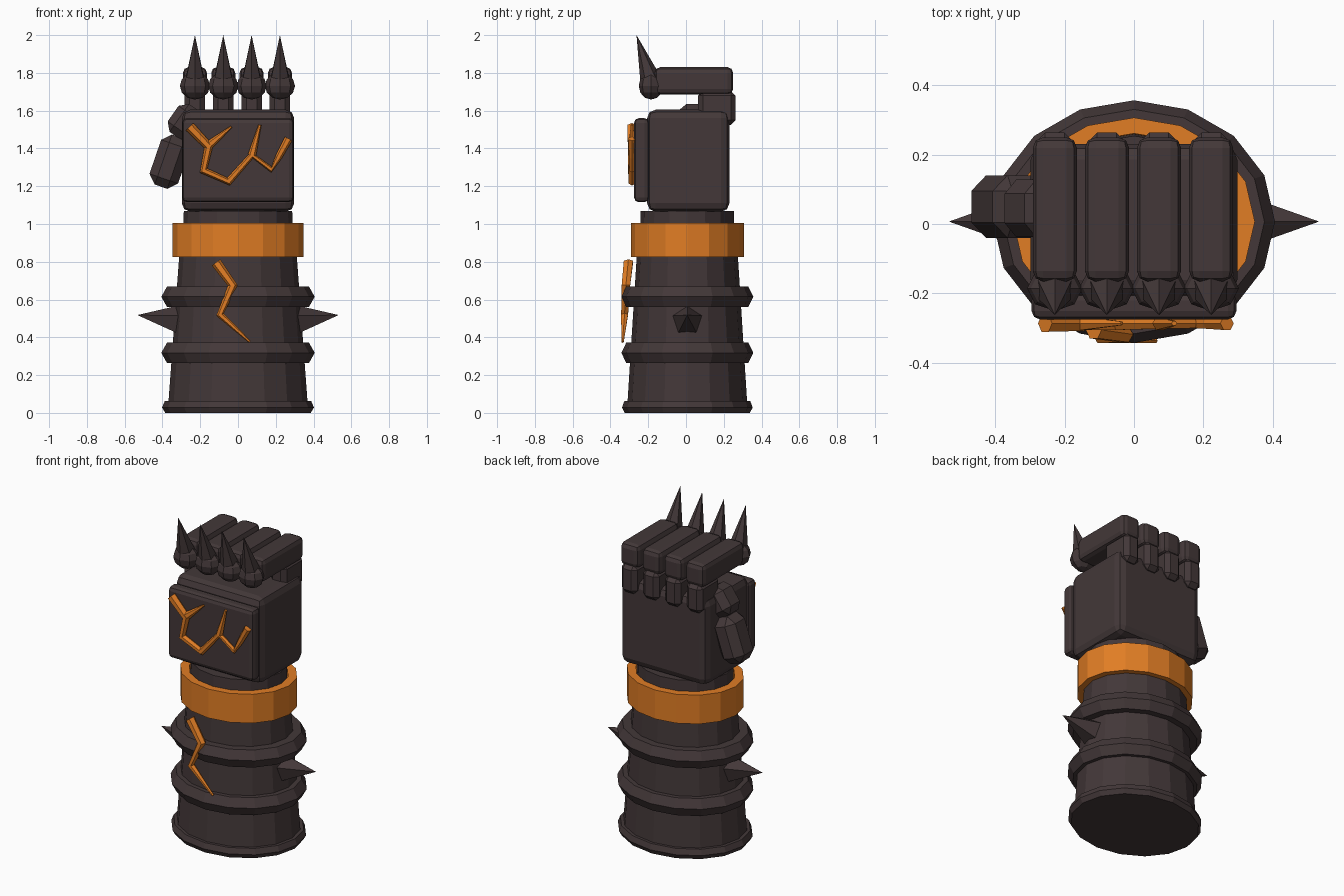
import bpy, bmesh, math
from mathutils import Vector, Matrix

if "Cube" in bpy.data.objects:
    bpy.data.objects.remove(bpy.data.objects["Cube"])

def material(name, rgb):
    m = bpy.data.materials.new(name)
    m.diffuse_color = (*rgb, 1)
    m.use_nodes = True
    m.node_tree.nodes["Principled BSDF"].inputs["Base Color"].default_value = m.diffuse_color
    return m

STONE = material("dark_stone", (0.056, 0.039, 0.040))
GOLD = material("orange_gold", (0.75, 0.205, 0.018))
CY = 0.007      # depth centre of the forearm
OVAL = 0.86     # depth / width ratio of the forearm

def finish(bm, name, mat):
    bmesh.ops.recalc_face_normals(bm, faces=bm.faces[:])
    me = bpy.data.meshes.new(name)
    bm.to_mesh(me)
    bm.free()
    me.materials.append(mat)
    ob = bpy.data.objects.new(name, me)
    bpy.context.collection.objects.link(ob)
    return ob

def lathe(name, profile, mat, closed=False, n=16):
    """Oval revolve of (radius, z) points."""
    bm = bmesh.new()
    rings = [[bm.verts.new((r * math.cos(a), CY + r * OVAL * math.sin(a), z))
              for a in (2 * math.pi * i / n for i in range(n))] for r, z in profile]
    pairs = list(zip(rings, rings[1:]))
    if closed:
        pairs.append((rings[-1], rings[0]))
    for a, b in pairs:
        for i in range(n):
            j = (i + 1) % n
            bm.faces.new((a[i], a[j], b[j], b[i]))
    if not closed:
        bm.faces.new(rings[0])
        bm.faces.new(rings[-1])
    return finish(bm, name, mat)

def block(name, centre, size, bevel, segments=2, tilt=0):
    """Bevelled box, tilted about the y axis."""
    bm = bmesh.new()
    bmesh.ops.create_cube(bm, size=1)
    bmesh.ops.scale(bm, vec=size, verts=bm.verts)
    bmesh.ops.bevel(bm, geom=bm.edges[:], offset=bevel, segments=segments,
                    profile=0.5, affect='EDGES')
    m = Matrix.Translation(centre) @ Matrix.Rotation(math.radians(tilt), 4, 'Y')
    bmesh.ops.transform(bm, matrix=m, verts=bm.verts)
    return finish(bm, name, STONE)

def spike(name, base, tip, radius, sides):
    base, tip = Vector(base), Vector(tip)
    d = tip - base
    bm = bmesh.new()
    bmesh.ops.create_cone(bm, cap_ends=True, segments=sides, radius1=radius,
                          radius2=0, depth=d.length)
    m = Matrix.Translation((base + tip) / 2) @ d.to_track_quat('Z', 'Y').to_matrix().to_4x4()
    bmesh.ops.transform(bm, matrix=m, verts=bm.verts)
    bmesh.ops.remove_doubles(bm, verts=bm.verts, dist=1e-5)
    return finish(bm, name, STONE)

def crack(name, points):
    """Tapering tube through (x, y, z, radius) points."""
    bm = bmesh.new()
    n, rings = 6, []
    pos = [Vector(p[:3]) for p in points]
    for k, p in enumerate(pos):
        d = (pos[min(k + 1, len(pos) - 1)] - pos[max(k - 1, 0)]).normalized()
        out = Vector((0, -1, 0))
        side = d.cross(out).normalized()
        r = points[k][3]
        rings.append([bm.verts.new(p + side * r * math.cos(a) + out * r * math.sin(a))
                      for a in (2 * math.pi * i / n for i in range(n))])
    for a, b in zip(rings, rings[1:]):
        for i in range(n):
            j = (i + 1) % n
            bm.faces.new((a[i], a[j], b[j], b[i]))
    bm.faces.new(rings[0])
    bm.faces.new(rings[-1])
    return finish(bm, name, GOLD)

# Forearm
lathe("forearm", [(0.37, 0.03), (0.368, 0.06), (0.312, 0.82), (0.29, 0.95),
                  (0.287, 1.07)], STONE)
lathe("base_lip", [(0.385, 0), (0.402, 0.028), (0.388, 0.062), (0.36, 0.062)], STONE)
for label, z in (("lower", 0.318), ("upper", 0.615)):
    lathe(label + "_arm_ring", [(0.345 + 0.061 * math.cos(a), z + 0.063 * math.sin(a))
          for a in (math.pi * i / 3 for i in range(6))], STONE, closed=True)
lathe("wrist_band", [(0.29, 0.825), (0.348, 0.825), (0.348, 1.005), (0.295, 1.005)],
      GOLD, closed=True)

# Side spikes
for label, s in (("left", -1), ("right", 1)):
    spike(label + "_arm_spike", (s * 0.30, CY, 0.487), (s * 0.533, CY, 0.518), 0.088, 5)

# Hand
block("palm", (0, 0.012, 1.335), (0.595, 0.436, 0.54), 0.045)
block("hand_plate", (0, -0.235, 1.338), (0.59, 0.08, 0.445), 0.025)

# Fingers, each with a ball and claw
for i in range(4):
    x = -0.228 + 0.15 * i
    block(f"finger_base_{i}", (x, 0.163, 1.615), (0.108, 0.2, 0.18), 0.026, 1)
    block(f"finger_{i}", (x, 0.042, 1.758), (0.127, 0.415, 0.145), 0.03)
    bm = bmesh.new()
    bmesh.ops.create_uvsphere(bm, u_segments=8, v_segments=6, radius=0.076)
    bmesh.ops.transform(bm, matrix=Matrix.Translation((x, -0.185, 1.731))
                        @ Matrix.Diagonal((1.05, 0.86, 0.95, 1)), verts=bm.verts)
    finish(bm, f"finger_tip_{i}", STONE)
    spike(f"claw_{i}", (x, -0.188, 1.765), (x, -0.262, 2.0), 0.056, 6)

# Thumb
block("thumb_base", (-0.28, 0.045, 1.54), (0.155, 0.165, 0.18), 0.04, 1, 35)
block("thumb", (-0.362, 0.05, 1.33), (0.16, 0.18, 0.28), 0.045, 1, 19)

# Glowing cracks
Y = -0.286
crack("hand_crack", [(-0.256, Y, 1.515, 0.028), (-0.155, Y, 1.41, 0.025),
                     (-0.182, Y, 1.283, 0.023), (-0.05, Y, 1.225, 0.022),
                     (0.074, Y, 1.365, 0.018), (0.177, Y, 1.288, 0.016),
                     (0.215, Y, 1.355, 0.018), (0.268, Y, 1.452, 0.022)])
crack("hand_crack_branch_a", [(-0.15, Y, 1.42, 0.023), (-0.035, Y, 1.515, 0.006)])
crack("hand_crack_branch_b", [(0.074, Y, 1.365, 0.022), (0.116, Y, 1.525, 0.008)])
crack("arm_crack", [(-0.116, -0.305, 0.797, 0.028), (-0.028, -0.318, 0.675, 0.026),
                    (-0.095, -0.325, 0.52, 0.021), (0.063, -0.336, 0.376, 0.007)])
